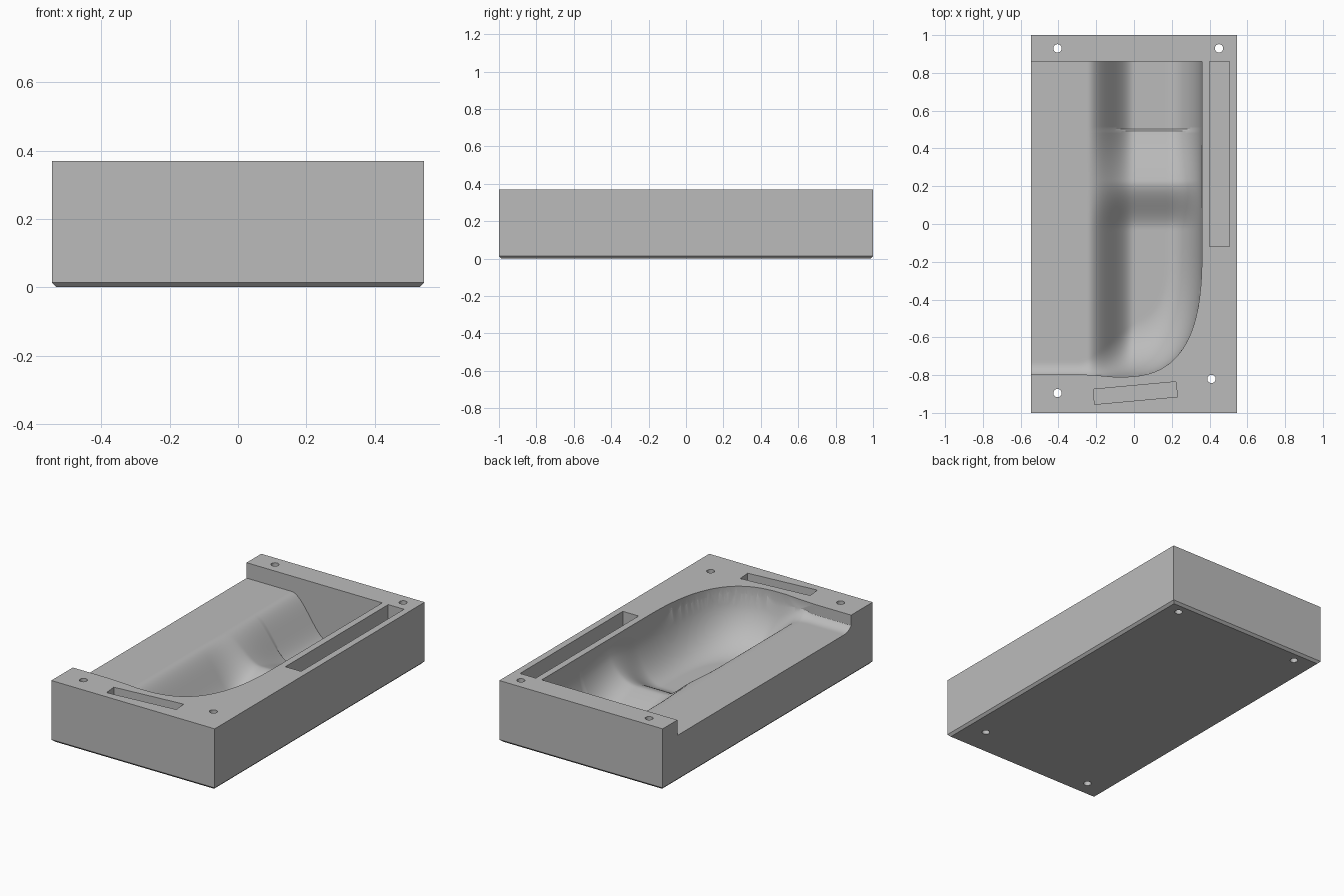
import bpy, bmesh, math
from mathutils import Matrix, Vector

if "Cube" in bpy.data.objects:
    bpy.data.objects.remove(bpy.data.objects["Cube"])

TOP, SHELF, FLOOR, BACK = 0.37, 0.277, 0.035, 0.86
CX, CY, RX, RY, POWER = -0.1, -0.1, 0.46, 0.71, 2.85   # rounded corner of the basin rim


def new_object(name, bm):
    bmesh.ops.recalc_face_normals(bm, faces=bm.faces)
    mesh = bpy.data.meshes.new(name)
    bm.to_mesh(mesh)
    bm.free()
    obj = bpy.data.objects.new(name, mesh)
    bpy.context.collection.objects.link(obj)
    return obj


def box(name, size, centre, angle=0.0):
    bm = bmesh.new()
    m = Matrix.Translation(centre) @ Matrix.Rotation(angle, 4, 'Z') @ Matrix.Diagonal((*size, 1))
    bmesh.ops.create_cube(bm, size=1, matrix=m)
    return new_object(name, bm)


def boolean(target, cutter, operation):
    mod = target.modifiers.new("cut", 'BOOLEAN')
    mod.operation, mod.object, mod.solver = operation, cutter, 'EXACT'
    bpy.context.view_layer.objects.active = target
    bpy.ops.object.modifier_apply(modifier=mod.name)
    bpy.data.objects.remove(cutter)


def smooth(a, b, v):
    t = min(1, max(0, (v - a) / (b - a)))
    return t * t * (3 - 2 * t)


def basin_height(x, y):
    # channel floor with a cross ridge that ends in a crease
    if y < 0.22:
        ridge = smooth(-0.03, 0.22, y)
    else:
        ridge = 1 - smooth(0.1, 0.62, y) if y < 0.499 else 0
        ridge = ridge / (1 - smooth(0.1, 0.62, 0.22))
    floor = FLOOR + 0.1 * ridge
    # bank falling from the side shelf to the floor
    z = SHELF + (floor - SHELF) * smooth(-0.245, 0.0, x)
    # wall curving up to the rim
    u, v = max(0, x - CX) / RX, max(0, CY - y) / RY
    r = (u ** POWER + v ** POWER) ** (1 / POWER)
    start = 0.89 - 0.29 * smooth(-0.3, 0.05, x)
    t = min(1, max(0, (r - start) / (1 - start)))
    return z + (TOP - 0.02 - z) * (1 - math.sqrt(1 - t * t))


# Block with chamfered underside
block = box("mould_block", (1.09, 2, TOP), (0, 0, TOP / 2))
bm = bmesh.new()
bm.from_mesh(block.data)
under = [e for e in bm.edges if all(v.co.z < 0.01 for v in e.verts)]
bmesh.ops.bevel(bm, geom=under, offset=0.014, segments=1, affect='EDGES')
bm.to_mesh(block.data)
bm.free()

# Basin: sculpted floor surface, extruded up and trimmed to the rim outline
bm = bmesh.new()
nx, ny = 116, 156
x0, y0, step = -0.7, -0.9, 0.01
rows = [[bm.verts.new((x0 + i * step, y, basin_height(x0 + i * step, y))) for i in range(nx)]
        for y in (y0 + j * step * 1.2 for j in range(ny))]
for lower, upper in zip(rows, rows[1:]):
    for i in range(nx - 1):
        bm.faces.new((lower[i], lower[i + 1], upper[i + 1], upper[i]))
lid = bmesh.ops.extrude_face_region(bm, geom=bm.faces[:])["geom"]
for v in lid:
    if isinstance(v, bmesh.types.BMVert):
        v.co.z = 0.6
basin = new_object("basin_cutter", bm)

outline = [(-0.7, BACK), (-0.7, -0.795), (-0.3, -0.795), (-0.2, -0.801)]
for k in range(41):
    a = math.pi / 2 * (1 - k / 40)
    outline.append((CX + RX * max(0, math.cos(a)) ** (2 / POWER),
                    CY - RY * max(0, math.sin(a)) ** (2 / POWER)))
outline.append((CX + RX, BACK))
bm = bmesh.new()
face = bm.faces.new([bm.verts.new((x, y, -0.5)) for x, y in outline])
lid = bmesh.ops.extrude_face_region(bm, geom=[face])["geom"]
bmesh.ops.translate(bm, vec=(0, 0, 1), verts=[v for v in lid if isinstance(v, bmesh.types.BMVert)])
boolean(basin, new_object("rim_cutter", bm), 'INTERSECT')
boolean(block, basin, 'DIFFERENCE')

# Side slot and angled front slot
depth = 0.2
boolean(block, box("slot_cutter", (0.105, 0.98, depth * 2), (0.4525, 0.37, TOP)), 'DIFFERENCE')
boolean(block, box("slot_cutter", (0.44, 0.08, depth * 2), (0.007, -0.895, TOP),
                   math.radians(5.2)), 'DIFFERENCE')

# Through holes in the corners
for x, y in ((-0.405, 0.93), (0.45, 0.93), (-0.405, -0.895), (0.41, -0.82)):
    bm = bmesh.new()
    bmesh.ops.create_cone(bm, cap_ends=True, segments=32, radius1=0.022, radius2=0.022,
                          depth=1, matrix=Matrix.Translation((x, y, 0.2)))
    boolean(block, new_object("hole_cutter", bm), 'DIFFERENCE')

# Plain grey finish
grey = bpy.data.materials.new("plain_grey")
grey.use_nodes = True
colour = (0.5, 0.5, 0.5, 1)
grey.diffuse_color = colour
grey.node_tree.nodes["Principled BSDF"].inputs["Base Color"].default_value = colour
block.data.materials.clear()
block.data.materials.append(grey)
for p in block.data.polygons:
    p.material_index = 0

bpy.ops.object.select_all(action='DESELECT')
block.select_set(True)
bpy.context.view_layer.objects.active = block
bpy.ops.object.shade_smooth_by_angle(angle=math.radians(30))
